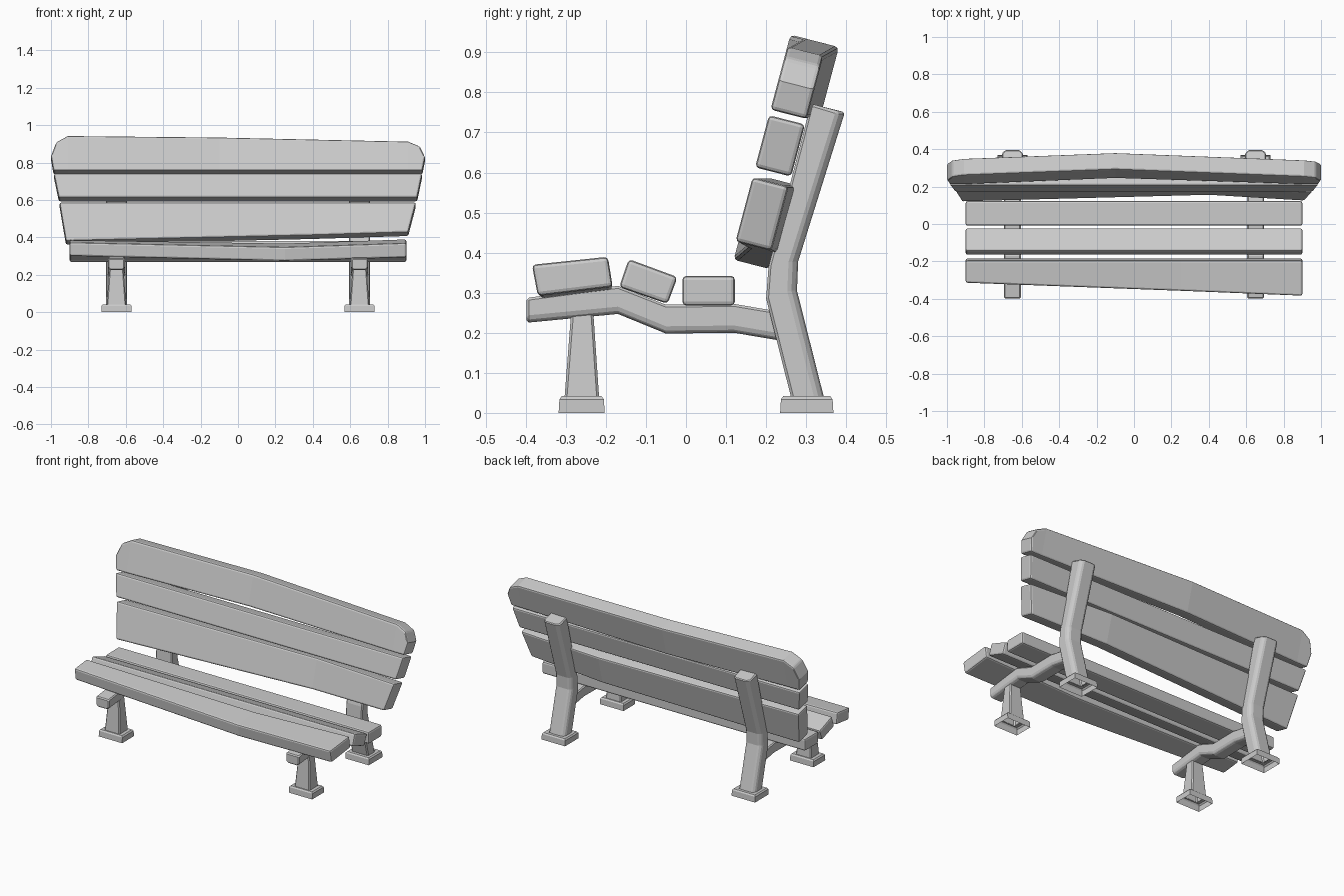
import bpy, bmesh

if "Cube" in bpy.data.objects:
    bpy.data.objects.remove(bpy.data.objects["Cube"])

SUPPORT_X = 0.65


def loft(name, rings, cap_start=True, cap_end=True, bevel=0.0, segments=2, mirror=False):
    """Skin a list of equal-length point rings into one part."""
    bm = bmesh.new()
    rows = [[bm.verts.new(p) for p in ring] for ring in rings]
    n = len(rows[0])
    for a, b in zip(rows, rows[1:]):
        for i in range(n):
            j = (i + 1) % n
            bm.faces.new((a[i], a[j], b[j], b[i]))
    if cap_start:
        bm.faces.new(rows[0][::-1])
    if cap_end:
        bm.faces.new(rows[-1])
    bmesh.ops.recalc_face_normals(bm, faces=bm.faces[:])
    me = bpy.data.meshes.new(name)
    bm.to_mesh(me)
    bm.free()
    ob = bpy.data.objects.new(name, me)
    bpy.context.collection.objects.link(ob)
    if bevel:
        m = ob.modifiers.new("edge_bevel", 'BEVEL')
        m.width, m.segments = bevel, segments
        m.limit_method, m.angle_limit = 'ANGLE', 0.7
    if mirror:
        m = ob.modifiers.new("other_side", 'MIRROR')
        m.use_axis = (True, False, False)
    return ob


def seat_ring(x, corners):
    return [(x, y, z) for y, z in corners]


def back_ring(xb, zb, xt, zt, off=0.0):
    """Slat section leaning back: front bottom, front top, back top, back bottom."""
    yb = 0.123 + 0.267 * (zb - 0.428) + off
    yt = 0.123 + 0.267 * (zt - 0.428) + off
    return [(xb, yb, zb), (xt, yt, zt),
            (xt, yt + 0.09, zt - 0.023), (xb, yb + 0.09, zb - 0.023)]


def rect(hx, y0, y1, z):
    return [(SUPPORT_X - hx, y0, z), (SUPPORT_X + hx, y0, z),
            (SUPPORT_X + hx, y1, z), (SUPPORT_X - hx, y1, z)]


# Seat slats
loft("front_seat_slat", [
    seat_ring(-0.9, [(-0.315, 0.373), (-0.195, 0.386), (-0.183, 0.315), (-0.307, 0.300)]),
    seat_ring(0.25, [(-0.358, 0.348), (-0.195, 0.368), (-0.183, 0.295), (-0.350, 0.273)]),
    seat_ring(0.9, [(-0.385, 0.370), (-0.195, 0.390), (-0.183, 0.315), (-0.370, 0.292)]),
], bevel=0.01)
middle = [(-0.143, 0.384), (-0.021, 0.339), (-0.046, 0.272), (-0.167, 0.314)]
loft("middle_seat_slat", [seat_ring(x, middle) for x in (-0.9, 0.9)], bevel=0.01)
rear = [(-0.009, 0.342), (0.122, 0.342), (0.122, 0.268), (-0.009, 0.268)]
loft("rear_seat_slat", [seat_ring(x, rear) for x in (-0.9, 0.9)], bevel=0.01)

# Backrest slats
loft("lower_back_slat", [
    back_ring(-0.92, 0.382, -0.955, 0.588, 0.008),
    back_ring(0.40, 0.412, 0.40, 0.588, 0.035),
    back_ring(0.91, 0.428, 0.952, 0.588),
], bevel=0.01)
loft("middle_back_slat", [
    back_ring(-0.958, 0.613, -0.985, 0.743),
    back_ring(0.958, 0.613, 0.985, 0.743),
], bevel=0.01)
loft("top_back_slat", [
    back_ring(-0.986, 0.757, -1.0, 0.835),
    back_ring(-0.965, 0.757, -0.972, 0.910),
    back_ring(-0.91, 0.757, -0.91, 0.944),
    back_ring(-0.10, 0.757, -0.10, 0.936, 0.033),
    back_ring(0.91, 0.757, 0.91, 0.914),
    back_ring(0.965, 0.757, 0.972, 0.888),
    back_ring(0.986, 0.757, 1.0, 0.830),
], bevel=0.01)

# Seat support arms: y, top z, bottom z, with chamfered lower edges
ARM = [(-0.398, 0.287, 0.225), (-0.17, 0.317, 0.247), (-0.05, 0.270, 0.198),
       (0.12, 0.272, 0.200), (0.25, 0.250, 0.178)]
hw, c = 0.045, 0.012
loft("seat_arm", [
    [(SUPPORT_X - hw, y, t), (SUPPORT_X + hw, y, t), (SUPPORT_X + hw, y, b + c),
     (SUPPORT_X + hw - c, y, b), (SUPPORT_X - hw + c, y, b), (SUPPORT_X - hw, y, b + c)]
    for y, t, b in ARM], bevel=0.006, segments=1, mirror=True)

# Back posts: front y, front z, back y, back z, with chamfered rear edges
POST = [(0.262, 0.04, 0.344, 0.04), (0.200, 0.285, 0.277, 0.305),
        (0.206, 0.365, 0.280, 0.378), (0.312, 0.772, 0.397, 0.752)]
hw, c = 0.056, 0.018
loft("back_post", [
    [(SUPPORT_X - hw, y0, z0), (SUPPORT_X + hw, y0, z0), (SUPPORT_X + hw, y1 - c, z1),
     (SUPPORT_X + hw - c, y1, z1), (SUPPORT_X - hw + c, y1, z1), (SUPPORT_X - hw, y1 - c, z1)]
    for y0, z0, y1, z1 in POST], cap_start=False, bevel=0.006, segments=1, mirror=True)

# Tapered front legs
loft("front_leg", [rect(0.052, -0.303, -0.217, 0.04), rect(0.036, -0.286, -0.232, 0.26)],
     cap_start=False, bevel=0.006, segments=1, mirror=True)


# Hollow feet, open underneath
def foot(name, y0, y1, inner0, inner1, hx):
    loft(name, [rect(0.08, y0, y1, 0), rect(0.08, y0 + 0.002, y1 - 0.002, 0.034),
                rect(0.073, y0 + 0.008, y1 - 0.008, 0.042), rect(hx, inner0, inner1, 0.042)],
         cap_start=False, cap_end=False, mirror=True)


foot("front_foot", -0.318, -0.203, -0.301, -0.219, 0.05)
foot("back_foot", 0.235, 0.368, 0.264, 0.340, 0.05)
